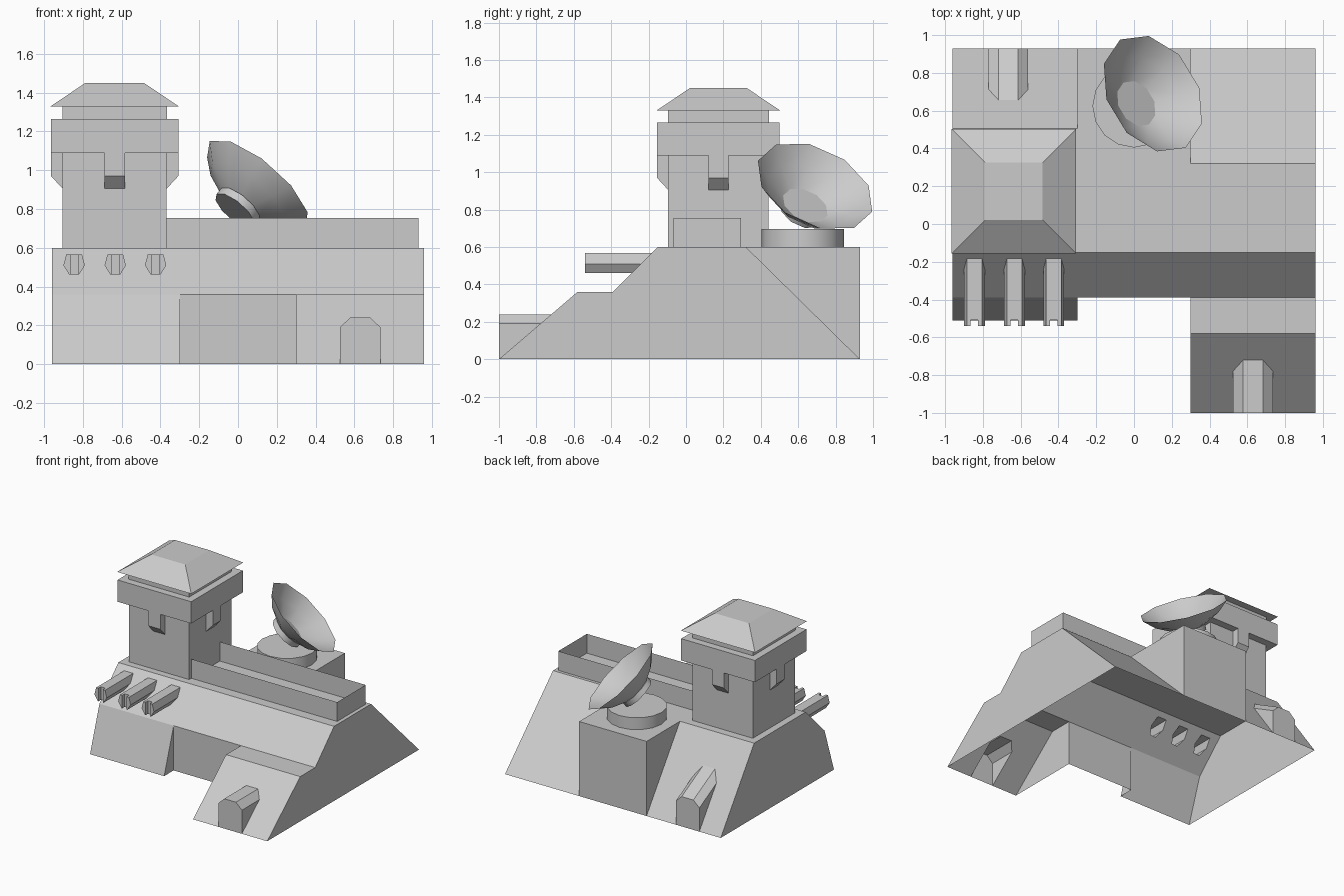
import bpy, bmesh, math
from mathutils import Vector, Matrix

if "Cube" in bpy.data.objects:
    bpy.data.objects.remove(bpy.data.objects["Cube"])


def finish(name, bm, recalc=True):
    if recalc:
        bmesh.ops.recalc_face_normals(bm, faces=bm.faces)
    me = bpy.data.meshes.new(name)
    bm.to_mesh(me)
    bm.free()
    ob = bpy.data.objects.new(name, me)
    bpy.context.collection.objects.link(ob)
    return ob


def loft(name, a, b, caps=True):
    """Closed solid between two matching outlines."""
    bm = bmesh.new()
    va, vb = [bm.verts.new(p) for p in a], [bm.verts.new(p) for p in b]
    n = len(a)
    for i in range(n):
        j = (i + 1) % n
        bm.faces.new((va[i], va[j], vb[j], vb[i]))
    if caps:
        bm.faces.new(va)
        bm.faces.new(vb)
    return finish(name, bm)


def prism_x(name, prof, x0, x1):
    return loft(name, [(x0, y, z) for y, z in prof], [(x1, y, z) for y, z in prof])


def prism_y(name, prof, y0, y1, rise=0):
    return loft(name, [(x, y0, z) for x, z in prof], [(x, y1, z + rise) for x, z in prof])


def frustum(name, c, h0, z0, h1, z1):
    """Square block centred on c with half widths h0 (bottom) and h1 (top)."""
    q = [(-1, -1), (1, -1), (1, 1), (-1, 1)]
    return loft(name, [(c[0] + h0 * a, c[1] + h0 * b, z0) for a, b in q],
                [(c[0] + h1 * a, c[1] + h1 * b, z1) for a, b in q])


def combine(target, other, op):
    m = target.modifiers.new("bool", 'BOOLEAN')
    m.operation, m.object, m.solver = op, other, 'EXACT'
    dg = bpy.context.evaluated_depsgraph_get()
    me = bpy.data.meshes.new_from_object(target.evaluated_get(dg))
    target.modifiers.clear()
    target.data = me
    bpy.data.objects.remove(other)


# Bunker: three wall sections with different slopes
base = prism_x("bunker", [(-.39, 0), (-.39, .36), (-.15, .6), (.93, .6), (.93, 0)], -.3, .3)
combine(base, prism_x("right", [(-1, 0), (-.58, .36), (-.39, .36), (-.15, .6), (.32, .6), (.93, 0)],
                      .3, .96), 'UNION')
combine(base, prism_x("left", [(-.51, 0), (-.39, .36), (-.15, .6), (.505, .6), (.93, 0)],
                      -.96, -.3), 'UNION')


# Doorway hoods, front and back
def hood(cx):
    return [(cx - .105, 0), (cx - .105, .19), (cx - .052, .24),
            (cx + .052, .24), (cx + .105, .19), (cx + .105, 0)]


combine(base, prism_y("front_hood", hood(.63), -1, -.65), 'UNION')
back = hood(-.665)
combine(base, loft("back_hood", [(x, .93, z) for x, z in back],
                   [(x, .6, z + .177 * (z > 0)) for x, z in back]), 'UNION')

# Three slotted gun barrels
for cx in (-.845, -.633, -.425):
    half = [(.025, .462), (.055, .51), (.04, .567)]
    prof = [(cx + x, z) for x, z in half] + [(cx - x, z) for x, z in reversed(half)]
    gun = prism_y("barrel", prof, -.54, -.16)
    s = .02
    slot = [(cx - s, .44), (cx + s, .44), (cx + s, .6), (cx - s, .6)]
    combine(gun, prism_y("slot", slot, -.6, -.508), 'DIFFERENCE')
    combine(base, gun, 'UNION')

# Open underside
bm = bmesh.new()
bm.from_mesh(base.data)
low = [f for f in bm.faces if all(abs(v.co.z) < 1e-4 for v in f.verts)]
bmesh.ops.delete(bm, geom=low, context='FACES')
bm.to_mesh(base.data)
bm.free()

# Parapet: thin walls running from the tower
bm = bmesh.new()
path = [(-.37, -.068), (.93, -.068), (.93, .295), (-.37, .295)]
lo = [bm.verts.new((x, y, .6)) for x, y in path]
hi = [bm.verts.new((x, y, .755)) for x, y in path]
for i in range(3):
    bm.faces.new((lo[i], lo[i + 1], hi[i + 1], hi[i]))
finish("parapet", bm, False)

# Watchtower
tc = (-.636, .173)
frustum("tower_shaft", tc, .268, .6, .268, 1.09)
frustum("tower_band", tc, .328, 1.09, .328, 1.265)
frustum("tower_neck", tc, .27, 1.265, .27, 1.33)
frustum("tower_roof", tc, .33, 1.33, .152, 1.45)
for k in range(4):
    b = prism_x("tower_bracket", [(-.328, 1.09), (-.328, .97), (-.268, .905), (-.268, 1.09)],
                -.053, .053)
    b.data.transform(Matrix.Translation((*tc, 0)) @ Matrix.Rotation(k * math.pi / 2, 4, 'Z'))


def ring(r, z, n):
    return [(r * math.cos(2 * math.pi * i / n), r * math.sin(2 * math.pi * i / n), z)
            for i in range(n)]


def smooth(ob, deg):
    bpy.ops.object.select_all(action='DESELECT')
    ob.select_set(True)
    bpy.context.view_layer.objects.active = ob
    bpy.ops.object.shade_smooth_by_angle(angle=math.radians(deg))


# Round dish pedestal
ped = loft("dish_pedestal", ring(.22, .6, 16), ring(.22, .695, 16))
ped.data.transform(Matrix.Translation((0, .625, 0)))
smooth(ped, 30)

# Tilted dish with mounting disc; local z is the aiming axis
n = Vector((.607, .36, .71)).normalized()
u = Vector((-.02, .31, -.135))
u = (u - n * u.dot(n)).normalized()
v = n.cross(u)
tilt = Matrix.Translation((.10, .69, .925)) @ Matrix((u, v, n)).transposed().to_4x4()
bm = bmesh.new()
rows = [[bm.verts.new(p) for p in ring(r, z, 10)]
        for r, z in ((.335, 0), (.25, -.08), (.13, -.145))]
for a, b in zip(rows, rows[1:]):
    for i in range(10):
        j = (i + 1) % 10
        bm.faces.new((a[i], b[i], b[j], a[j]))
bm.faces.new(rows[-1])
dish = finish("dish", bm, False)
mount = loft("dish_mount", ring(.13, -.19, 10), ring(.13, -.147, 10))
for ob, deg in ((dish, 50), (mount, 40)):
    ob.data.transform(tilt)
    smooth(ob, deg)
